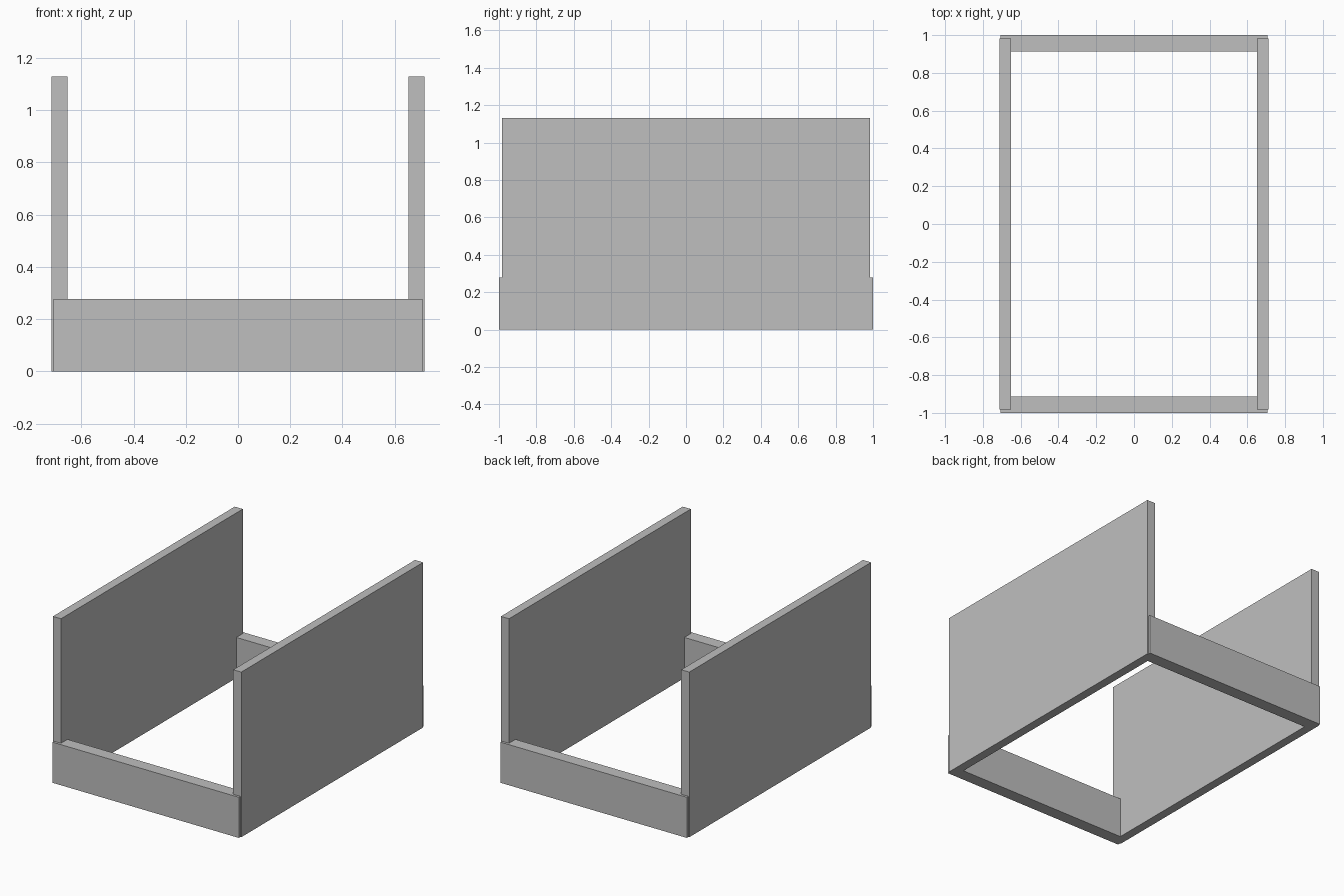
import bpy

cube = bpy.data.objects.get("Cube")
if cube:
    bpy.data.objects.remove(cube, do_unlink=True)

# Single plain grey
grey = bpy.data.materials.new("plain_grey")
grey.use_nodes = True
colour = (0.52, 0.52, 0.52, 1)
grey.diffuse_color = colour
grey.node_tree.nodes["Principled BSDF"].inputs["Base Color"].default_value = colour


def board(name, low, high):
    """Add a box spanning two opposite corners."""
    centre = [(a + b) / 2 for a, b in zip(low, high)]
    bpy.ops.mesh.primitive_cube_add(size=1, location=centre)
    obj = bpy.context.object
    obj.name = name
    obj.scale = [b - a for a, b in zip(low, high)]
    bpy.ops.object.transform_apply(location=False, rotation=False, scale=True)
    obj.data.materials.append(grey)
    return obj


PANEL_IN, PANEL_OUT, PANEL_END, PANEL_TOP = 0.652, 0.713, 0.983, 1.13
RAIL_IN, RAIL_OUT, RAIL_END, RAIL_TOP = 0.913, 1.0, 0.706, 0.278

# Tall side panels
for name, side in (("left_panel", 1), ("right_panel", -1)):
    x = sorted((side * PANEL_IN, side * PANEL_OUT))
    board(name, (x[0], -PANEL_END, 0), (x[1], PANEL_END, PANEL_TOP))

# Low rails joining the panels at the front and back
for name, side in (("front_rail", -1), ("back_rail", 1)):
    y = sorted((side * RAIL_IN, side * RAIL_OUT))
    board(name, (-RAIL_END, y[0], 0), (RAIL_END, y[1], RAIL_TOP))
